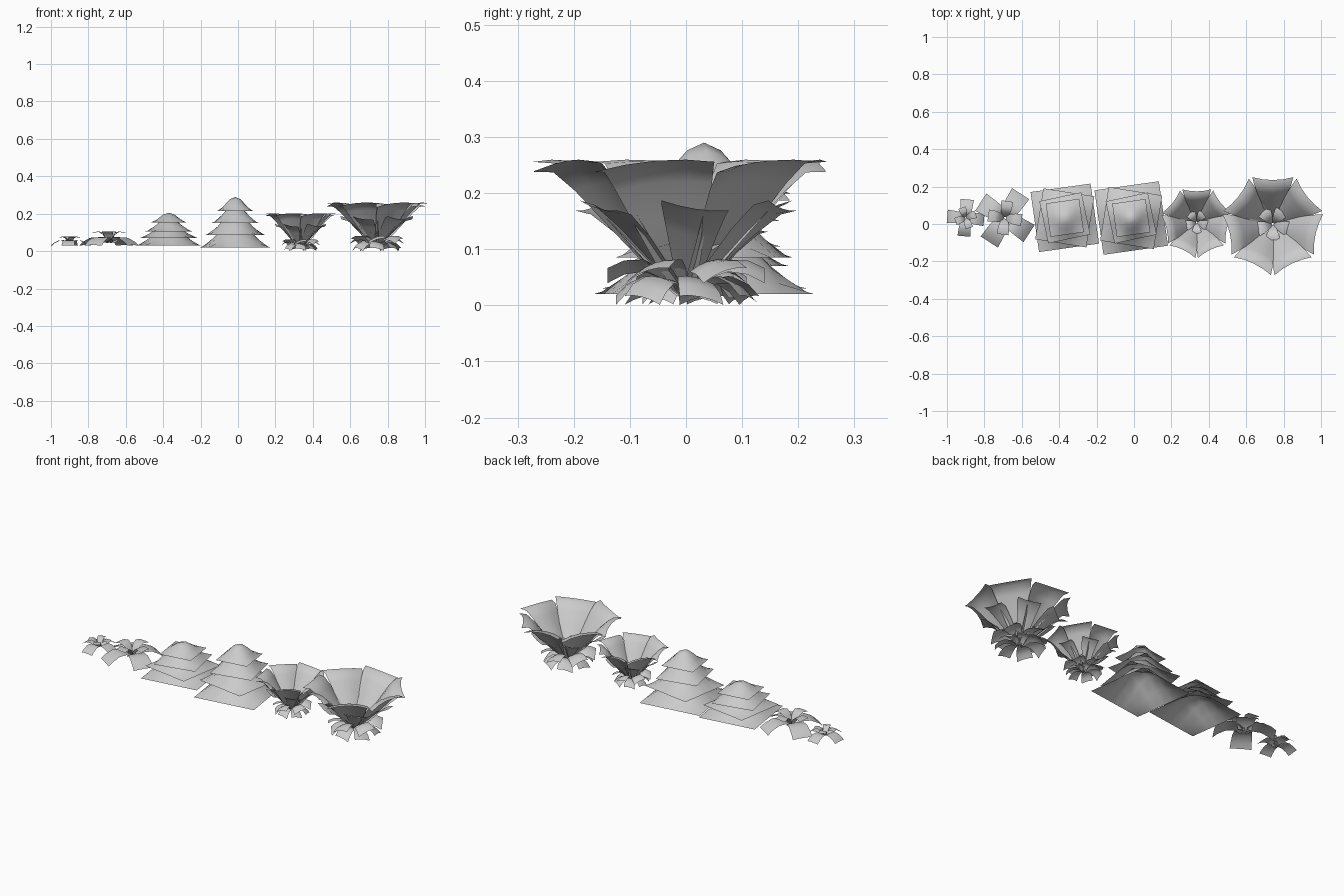
import bpy, bmesh, math

if "Cube" in bpy.data.objects:
    bpy.data.objects.remove(bpy.data.objects["Cube"])


def finish(name, bm, loc):
    me = bpy.data.meshes.new(name)
    bm.to_mesh(me)
    bm.free()
    for p in me.polygons:
        p.use_smooth = True
    ob = bpy.data.objects.new(name, me)
    ob.location = loc
    bpy.context.collection.objects.link(ob)


def leaf_ring(name, centre, angles, profile, cup=0.0, twist=0.0, flare=0.0):
    """Ring of leaves; profile rows are (radius, height, half width)."""
    bm = bmesh.new()
    for deg in angles:
        a = math.radians(deg)
        ca, sa = math.cos(a), math.sin(a)
        rows = []
        for r, z, w in profile:
            row = []
            for u in (-1, -0.5, 0, 0.5, 1):
                rr = r + flare * w * u * u
                row.append(bm.verts.new((rr * ca - u * w * sa, rr * sa + u * w * ca,
                                         max(0, z + cup * w * u * u + twist * w * u))))
            rows.append(row)
        for p, q in zip(rows, rows[1:]):
            for i in range(4):
                bm.faces.new((p[i], q[i], q[i + 1], p[i + 1]))
    finish(name, bm, (centre[0], centre[1], 0))


def tier(name, centre, half, z0, rise, deg, n=6):
    """Square sheet with a flat rim and a raised middle."""
    bm = bmesh.new()
    a = math.radians(deg)
    g = []
    for i in range(n + 1):
        row = []
        for j in range(n + 1):
            u, v = 2 * i / n - 1, 2 * j / n - 1
            f = (math.cos(u * math.pi / 2) * math.cos(v * math.pi / 2)) ** 1.4
            x, y = u * half, v * half
            row.append(bm.verts.new((x * math.cos(a) - y * math.sin(a),
                                     x * math.sin(a) + y * math.cos(a), z0 + rise * f)))
        g.append(row)
    for i in range(n):
        for j in range(n):
            bm.faces.new((g[i][j], g[i + 1][j], g[i + 1][j + 1], g[i][j + 1]))
    finish(name, bm, (centre[0], centre[1], 0))


def around(count, start):
    return [start + 360 * i / count for i in range(count)]


# Two small ground plants with arching leaves
for tag, c, s, start in (("tiny", (-0.9, 0.033), 0.64, 85), ("small", (-0.69, 0.033), 1.0, 57)):
    base = 0.03
    leaf_ring(tag + "_plant_outer_leaves", c, around(4, start),
              [(r * s, base + z * s, w * s) for r, z, w in
               ((0.01, 0.018, 0.035), (0.05, 0.045, 0.045), (0.09, 0.043, 0.05),
                (0.13, 0.023, 0.053), (0.154, 0.002, 0.055))], -0.05)
    leaf_ring(tag + "_plant_inner_leaves", c, around(4, start + 25),
              [(r * s, base + z * s, w * s) for r, z, w in
               ((0.005, 0.015, 0.015), (0.03, 0.06, 0.025), (0.055, 0.076, 0.03),
                (0.09, 0.068, 0.032))], -0.05)

# Two layered trees made of draped square sheets
for i, (half, z, h, d) in enumerate(((0.162, 0.03, 0.10, 8), (0.138, 0.07, 0.085, -9),
                                     (0.115, 0.105, 0.075, 12), (0.09, 0.153, 0.052, 8))):
    tier("short_tree_tier_%d" % (i + 1), (-0.37, 0.033), half, z, h, d)
for i, (half, z, h, d) in enumerate(((0.174, 0.02, 0.14, 8), (0.145, 0.085, 0.12, -9),
                                     (0.115, 0.15, 0.10, 12), (0.09, 0.215, 0.075, 8))):
    tier("tall_tree_tier_%d" % (i + 1), (-0.015, 0.032), half, z, h, d)

# Two bushes with tall flared blades and a low spiky skirt
for tag, c, s, zs in (("medium_bush", (0.335, 0.01), 0.70, 0.78),
                      ("large_bush", (0.742, 0.0), 1.0, 1.0)):
    def scaled(rows):
        return [(r * s, z * zs, w * s) for r, z, w in rows]
    leaf_ring(tag + "_tall_blades", c, around(7, 90), scaled(
        ((0.01, 0.03, 0.02), (0.06, 0.085, 0.042), (0.115, 0.155, 0.066),
         (0.165, 0.22, 0.088), (0.2, 0.255, 0.1), (0.235, 0.258, 0.11))),
        -0.1, 0.08, 0.14)
    leaf_ring(tag + "_middle_blades", c, around(6, 65), scaled(
        ((0.01, 0.03, 0.015), (0.06, 0.075, 0.03), (0.11, 0.125, 0.045),
         (0.16, 0.165, 0.058), (0.19, 0.172, 0.06))), 0.1, -0.15)
    leaf_ring(tag + "_upper_skirt", c, around(6, 30), scaled(
        ((0.01, 0.03, 0.015), (0.04, 0.06, 0.025), (0.075, 0.078, 0.036),
         (0.11, 0.076, 0.042), (0.14, 0.062, 0.045))), -0.2, 0.3)
    leaf_ring(tag + "_lower_skirt", c, around(7, -90), scaled(
        ((0.01, 0.02, 0.012), (0.04, 0.045, 0.022), (0.075, 0.05, 0.032),
         (0.105, 0.036, 0.038), (0.125, 0.015, 0.04))), -0.15, -0.2)
    leaf_ring(tag + "_heart_leaves", c, around(5, -90), scaled(
        ((0.005, 0.04, 0.01), (0.025, 0.085, 0.02), (0.055, 0.115, 0.032),
         (0.085, 0.11, 0.04))), -0.1, 0.2)
